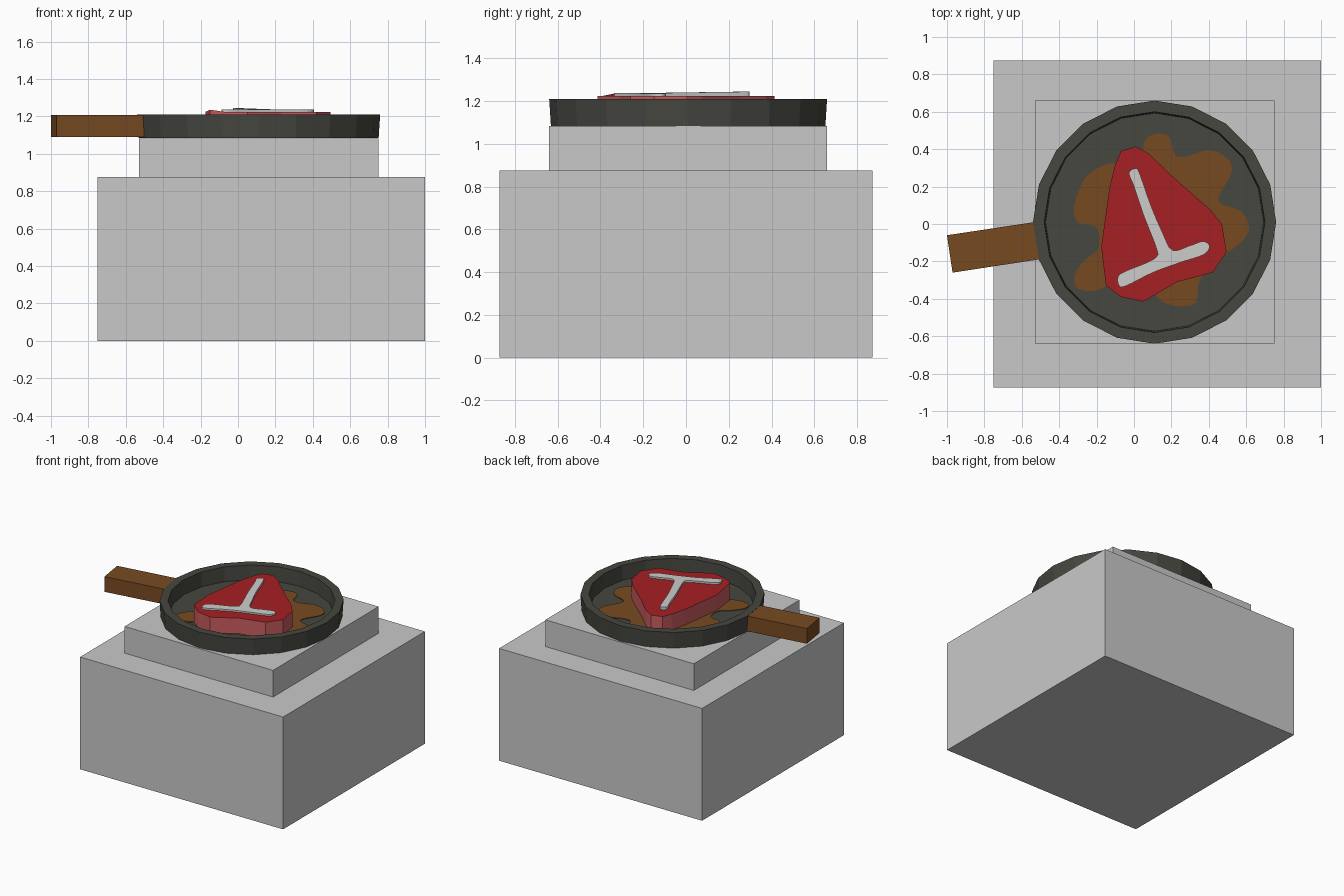
import bpy, bmesh, math
from mathutils import Vector

if "Cube" in bpy.data.objects:
    bpy.data.objects.remove(bpy.data.objects["Cube"])


def material(name, r, g, b):
    m = bpy.data.materials.new(name)
    lin = lambda c: ((c / 255 + 0.055) / 1.055) ** 2.4
    m.diffuse_color = (lin(r), lin(g), lin(b), 1)
    m.use_nodes = True
    m.node_tree.nodes["Principled BSDF"].inputs["Base Color"].default_value = m.diffuse_color
    return m


GREY = material("stone grey", 201, 201, 201)
IRON = material("dark iron", 70, 71, 64)
BROWN = material("warm brown", 118, 74, 33)
RED = material("meat red", 166, 32, 35)
PINK = material("meat side pink", 202, 92, 94)
BONE = material("bone white", 205, 205, 203)


def finish(bm, name, *mats):
    bmesh.ops.recalc_face_normals(bm, faces=bm.faces)
    me = bpy.data.meshes.new(name)
    bm.to_mesh(me)
    bm.free()
    for m in mats:
        me.materials.append(m)
    ob = bpy.data.objects.new(name, me)
    bpy.context.collection.objects.link(ob)
    return ob


def prism(name, outline, z0, z1, *mats, lift=None):
    """Extruded outline; with two materials the second colours the sides."""
    bm = bmesh.new()
    low = [bm.verts.new((x, y, z0)) for x, y in outline]
    high = [bm.verts.new((x, y, z1 + (lift(x, y) if lift else 0))) for x, y in outline]
    bm.faces.new(high)
    bm.faces.new(low[::-1])
    n = len(outline)
    for i in range(n):
        j = (i + 1) % n
        f = bm.faces.new((low[i], low[j], high[j], high[i]))
        f.material_index = len(mats) - 1
    bmesh.ops.triangulate(bm, faces=[f for f in bm.faces if len(f.verts) > 4])
    return finish(bm, name, *mats)


def rectangle(x0, x1, y0, y1):
    return [(x0, y0), (x1, y0), (x1, y1), (x0, y1)]


def smooth_loop(pts, steps=4):
    """Closed Catmull-Rom curve through the points."""
    p = [Vector(q) for q in pts]
    n, out = len(p), []
    for i in range(n):
        a, b, c, d = p[i - 1], p[i], p[(i + 1) % n], p[(i + 2) % n]
        for s in range(steps):
            t = s / steps
            out.append(tuple(0.5 * (2 * b + (c - a) * t + (2 * a - 5 * b + 4 * c - d) * t * t
                                    + (3 * b - a - 3 * c + d) * t ** 3)))
    return out


# Stepped pedestal
prism("pedestal_base", rectangle(-0.75, 1.0, -0.873, 0.873), 0, 0.875, GREY)
prism("pedestal_step", rectangle(-0.53, 0.75, -0.64, 0.66), 0.875, 1.083, GREY)

# Pan: 20-sided revolved profile (radius, height)
bm = bmesh.new()
rings = []
for r, z in [(0.642, 1.084), (0.65, 1.21), (0.59, 1.21), (0.583, 1.098)]:
    rings.append([bm.verts.new((0.11 + r * math.cos(i * math.tau / 20),
                                0.01 + r * math.sin(i * math.tau / 20), z)) for i in range(20)])
for a, b in zip(rings, rings[1:]):
    for i in range(20):
        j = (i + 1) % 20
        bm.faces.new((a[i], a[j], b[j], b[i]))
bm.faces.new(rings[0][::-1])
bm.faces.new(rings[-1])
finish(bm, "pan", IRON)

# Handle
prism("pan_handle", [(-1.0, -0.06), (-0.97, -0.26), (-0.50, -0.188), (-0.52, 0.012)],
      1.09, 1.208, BROWN)

# Gravy puddle on the pan floor
gravy = [(.13, .485), (.19, .46), (.22, .37), (.28, .36), (.4, .395), (.5, .35), (.52, .27),
         (.45, .125), (.57, .07), (.615, -.02), (.57, -.1), (.45, -.19), (.38, -.26),
         (.345, -.32), (.33, -.42), (.25, -.44), (.16, -.42), (.08, -.36), (-.1, -.32),
         (-.2, -.355), (-.3, -.345), (-.315, -.27), (-.26, -.19), (-.19, -.13), (-.2, -.02),
         (-.3, .01), (-.32, .1), (-.25, .26), (-.12, .325), (-.03, .3), (.04, .35), (.06, .45)]
prism("gravy", smooth_loop(gravy), 1.097, 1.103, BROWN)

# Steak: red top, pink sides, slightly raised front left corner
steak = [(-.07, .39), (.01, .415), (.08, .375), (.21, .25), (.41, .075), (.47, 0), (.495, -.15),
         (.42, -.26), (.23, -.31), (.05, -.415), (-.07, -.39), (-.15, -.33), (-.175, -.12),
         (-.13, .2), (-.1, .32)]
prism("steak", steak, 1.099, 1.224, RED, PINK,
      lift=lambda x, y: 0.012 if x < -0.14 and y < -0.2 else 0)

# T-shaped bone
bone = [(-.02, .285), (.01, .297), (.03, .27), (.09, .10), (.15, -.04), (.205, -.14), (.30, -.115),
        (.37, -.093), (.405, -.12), (.37, -.165), (.25, -.205), (.1, -.26), (-.04, -.33),
        (-.08, -.33), (-.085, -.28), (-.04, -.25), (.06, -.21), (.12, -.175), (.12, -.13),
        (.05, .05), (0, .2), (-.025, .26)]
prism("bone", smooth_loop(bone), 1.2, 1.241, BONE, lift=lambda x, y: 0.012 * y - 0.008 * x)
